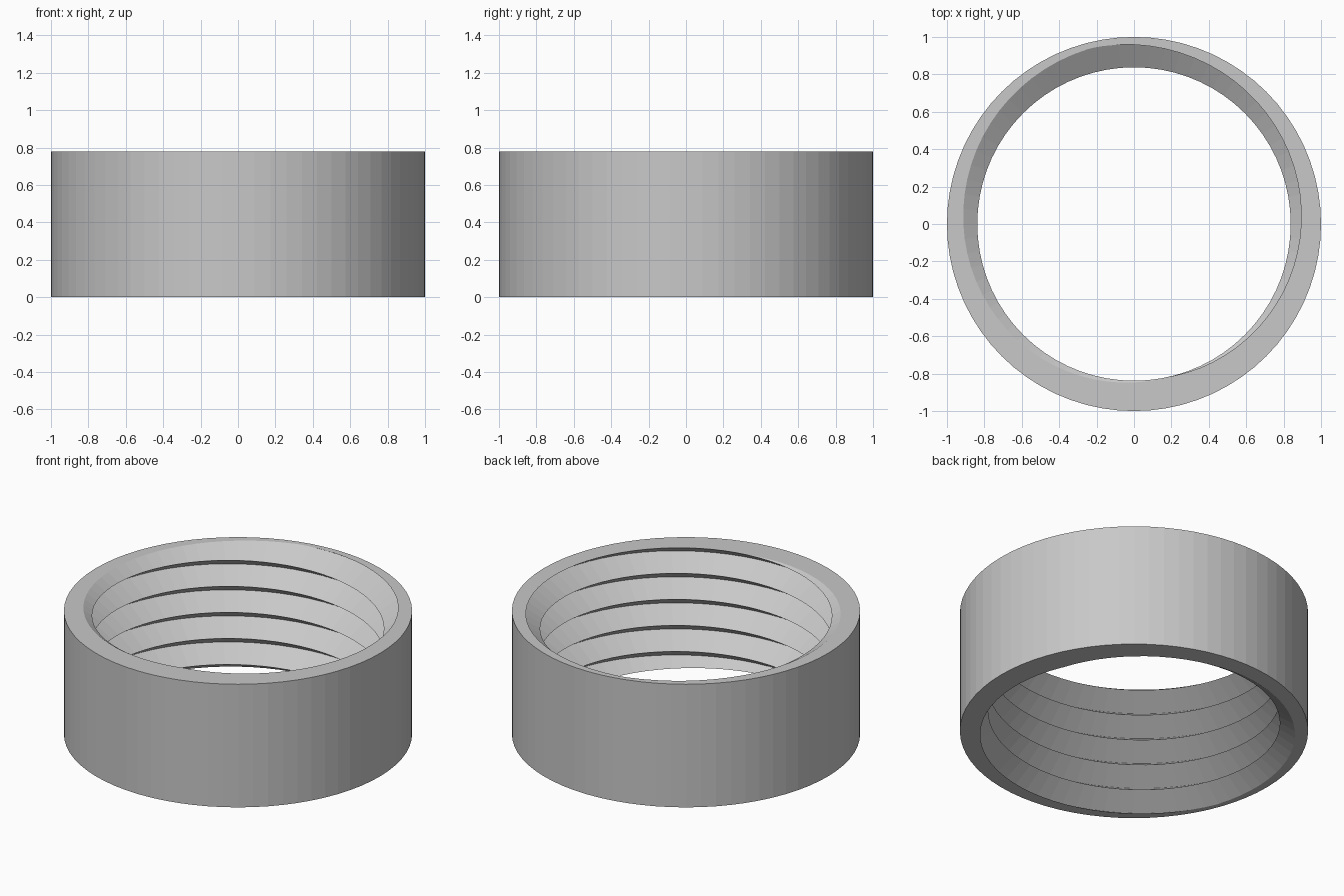
import bpy, bmesh, math

if "Cube" in bpy.data.objects:
    bpy.data.objects.remove(bpy.data.objects["Cube"])

N = 72            # sides around the ring
H = 0.78          # ring height
PITCH = 0.165     # thread rise per turn
OUTER, CREST, ROOT = 1.0, 0.838, 0.968
PHASE = math.radians(77)   # turns the thread so a crest meets the top rim at the right spot
LOW, HIGH = -14, 4         # half-pitch rows, reaching past both ends before trimming

grey = bpy.data.materials.new("light_grey")
grey.diffuse_color = (0.58, 0.58, 0.58, 1)
grey.use_nodes = True
grey.node_tree.nodes["Principled BSDF"].inputs["Base Color"].default_value = grey.diffuse_color

bm = bmesh.new()


def polar(r, a, z):
    return bm.verts.new((r * math.cos(a), r * math.sin(a), z))


# Inner helical V thread: alternating crest and root rows that climb one pitch per turn
thread = {}
for i in range(N):
    a = math.tau * i / N
    for j in range(LOW, HIGH + 1):
        z = H + PITCH * (a + PHASE) / math.tau + PITCH * j / 2
        thread[i, j] = polar(CREST if j % 2 == 0 else ROOT, a, z)


def thread_vert(i, j):
    return thread.get((i % N, j + 2 * (i // N)))


for i in range(N):
    for j in range(LOW, HIGH):
        quad = [thread_vert(i, j), thread_vert(i, j + 1),
                thread_vert(i + 1, j + 1), thread_vert(i + 1, j)]
        if all(quad):
            bm.faces.new(quad)

# Outer wall, also over-long
low = [polar(OUTER, math.tau * i / N, -0.1) for i in range(N)]
top = [polar(OUTER, math.tau * i / N, H + 0.1) for i in range(N)]
for i in range(N):
    k = (i + 1) % N
    bm.faces.new((low[i], low[k], top[k], top[i]))

# Trim flat at both ends and fill the ring-shaped rims
for z, direction in ((0, -1), (H, 1)):
    geom = bm.verts[:] + bm.edges[:] + bm.faces[:]
    cut = bmesh.ops.bisect_plane(bm, geom=geom, dist=1e-6, plane_co=(0, 0, z),
                                 plane_no=(0, 0, direction), clear_outer=True)
    rim = [e for e in cut["geom_cut"] if isinstance(e, bmesh.types.BMEdge)]
    bmesh.ops.triangle_fill(bm, edges=rim, use_beauty=True, normal=(0, 0, direction))

bmesh.ops.recalc_face_normals(bm, faces=bm.faces[:])
mesh = bpy.data.meshes.new("threaded_ring")
bm.to_mesh(mesh)
bm.free()
mesh.materials.append(grey)
ring = bpy.data.objects.new("threaded_ring", mesh)
bpy.context.collection.objects.link(ring)
